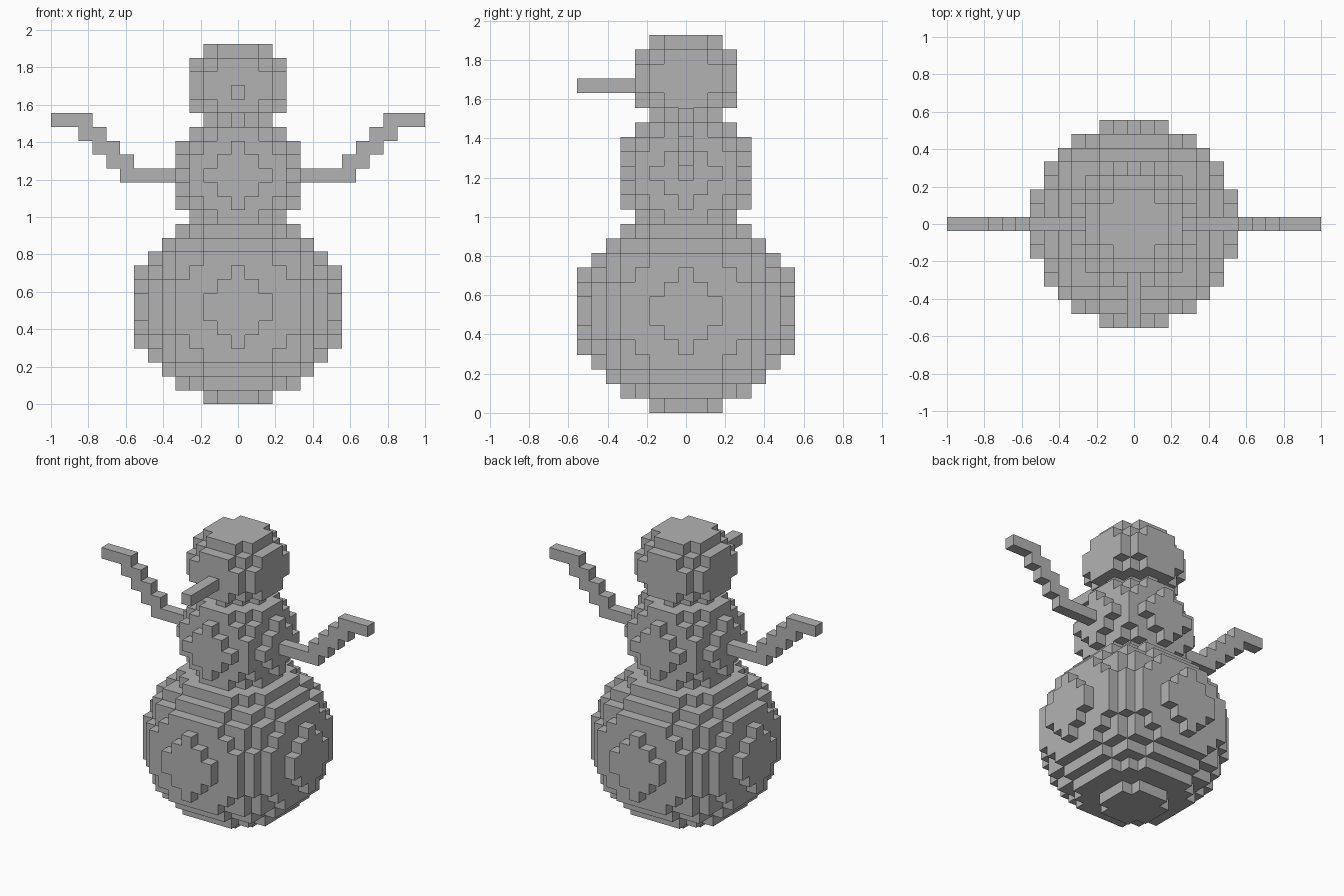
import bpy
import bmesh
from mathutils import Vector

UNIT = 2 / 27  # edge length of one cube

old = bpy.data.objects.get("Cube")
if old:
    bpy.data.objects.remove(old, do_unlink=True)

grey = bpy.data.materials.new("plain_grey")
grey.use_nodes = True
colour = (0.45, 0.45, 0.45, 1)
grey.diffuse_color = colour
grey.node_tree.nodes["Principled BSDF"].inputs["Base Color"].default_value = colour


def build(name, cells):
    """Make one closed mesh from the outer faces of a set of grid cells."""
    bm = bmesh.new()
    corners = {}

    def corner(p):
        key = tuple(round(2 * c) for c in p)
        if key not in corners:
            corners[key] = bm.verts.new(p * UNIT)
        return corners[key]

    for cell in cells:
        centre = Vector(cell) + Vector((0, 0, 0.5))
        for axis in range(3):
            for sign in (-1, 1):
                n = Vector((0, 0, 0))
                n[axis] = sign
                if tuple(int(a + b) for a, b in zip(cell, n)) in cells:
                    continue
                u = Vector((0, 0, 0))
                u[(axis + 1) % 3] = 0.5
                v = n.cross(u)
                mid = centre + n / 2
                bm.faces.new([corner(mid + d) for d in (-u - v, u - v, u + v, v - u)])
    mesh = bpy.data.meshes.new(name)
    bm.to_mesh(mesh)
    bm.free()
    mesh.materials.append(grey)
    obj = bpy.data.objects.new(name, mesh)
    bpy.context.collection.objects.link(obj)
    return obj


def ball(name, base, areas):
    """Stack round layers; each entry is the squared radius of a layer."""
    span = range(-8, 9)
    build(name, {(x, y, base + i) for i, area in enumerate(areas)
                 for x in span for y in span if x * x + y * y <= area})


# Stacked snowballs
half = [7, 21, 33, 42, 49, 52, 55]
ball("lower_body", 0, half + half[:0:-1])
ball("chest", 13, [11, 16, 19, 20, 19, 16, 11, 4])
ball("head", 21, [11, 13, 13, 11, 7])

# Nose stick
build("nose", {(0, y, 22) for y in range(-7, -3)})

# Stepped arms: first and last cell of each rising row
rows = [(5, 8), (8, 9), (9, 10), (10, 11), (11, 13)]
for name, side in (("left_arm", 1), ("right_arm", -1)):
    build(name, {(side * x, 0, 16 + i) for i, (a, b) in enumerate(rows)
                 for x in range(a, b + 1)})
